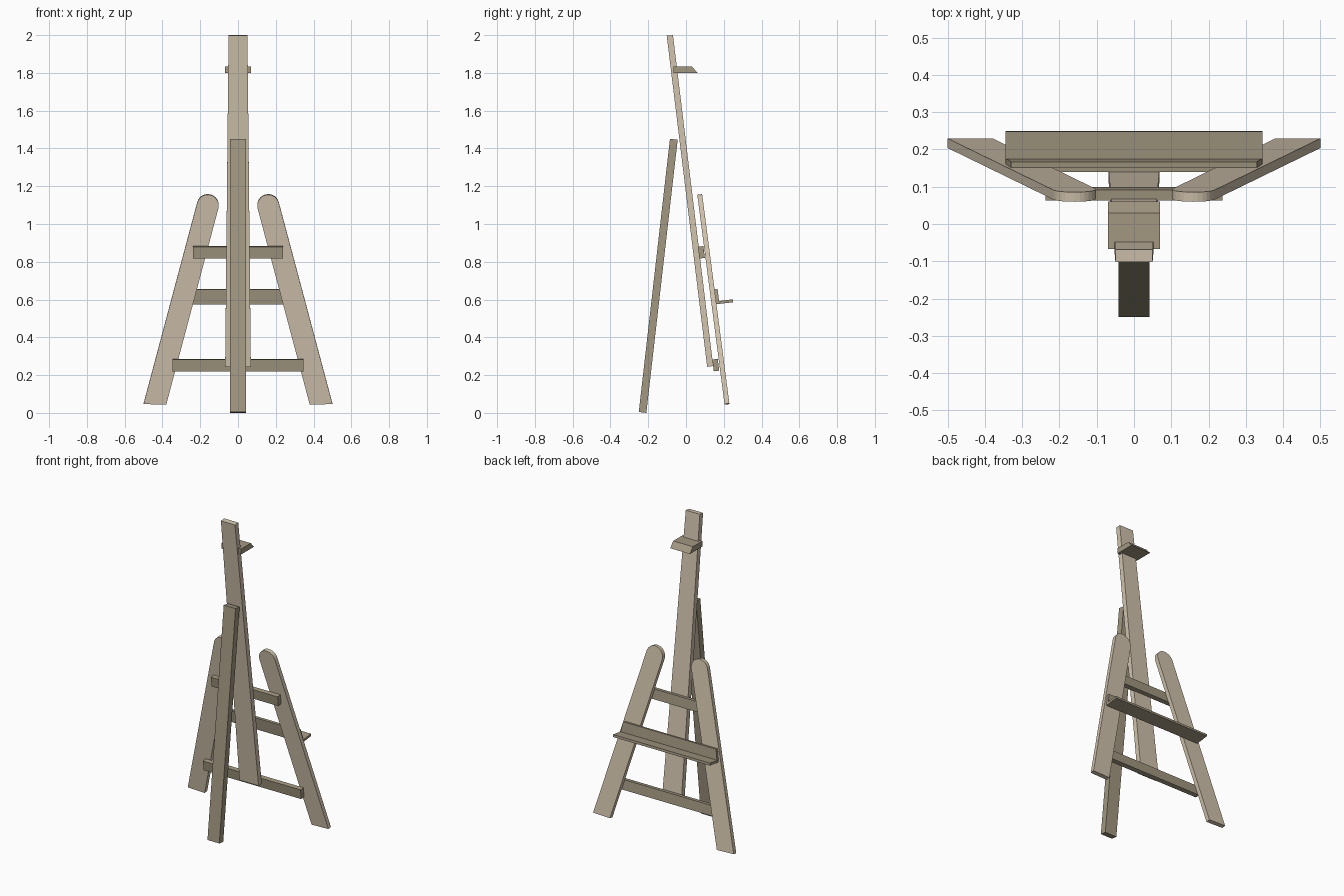
import bpy, bmesh, math
from mathutils import Vector

if "Cube" in bpy.data.objects:
    bpy.data.objects.remove(bpy.data.objects["Cube"])


def wood(name, rgb):
    m = bpy.data.materials.new(name)
    m.diffuse_color = (*rgb, 1)
    m.use_nodes = True
    m.node_tree.nodes["Principled BSDF"].inputs["Base Color"].default_value = m.diffuse_color
    return m


LIGHT = wood("light_wood", (0.64, 0.55, 0.42))
DARK = wood("dark_wood", (0.36, 0.31, 0.22))


def solid(name, side_a, side_b, mat):
    """Closed solid between two matching outlines."""
    bm = bmesh.new()
    a = [bm.verts.new(p) for p in side_a]
    b = [bm.verts.new(p) for p in side_b]
    bm.faces.new(a)
    bm.faces.new(b[::-1])
    n = len(a)
    for i in range(n):
        j = (i + 1) % n
        bm.faces.new((a[j], a[i], b[i], b[j]))
    bmesh.ops.recalc_face_normals(bm, faces=bm.faces)
    me = bpy.data.meshes.new(name)
    bm.to_mesh(me)
    bm.free()
    me.materials.append(mat)
    ob = bpy.data.objects.new(name, me)
    bpy.context.collection.objects.link(ob)
    return ob


def across(name, profile, mat=DARK):
    """Side profile of (y, z, half width) points, spanned across x."""
    return solid(name, [(-w, y, z) for y, z, w in profile],
                 [(w, y, z) for y, z, w in profile], mat)


# Support leg and tapered mast
across("support_leg", [(-0.25, 0.005, 0.042), (-0.21, 0.0, 0.042),
                       (-0.044, 1.446, 0.042), (-0.085, 1.451, 0.042)])
across("mast", [(0.112, 0.244, 0.068), (0.144, 0.248, 0.068),
                (-0.069, 2.0, 0.05), (-0.102, 1.997, 0.05)], LIGHT)

# Canvas clamp with slanted lip
across("top_clamp", [(y, z, 0.07) for y, z in
                     [(-0.067, 1.80), (0.061, 1.80), (0.030, 1.835), (-0.067, 1.835)]])

# Cross bars between mast and side legs
for name, y, z, w in [("upper_crossbar", 0.0815, 0.85, 0.237),
                      ("lower_crossbar", 0.1575, 0.253, 0.347)]:
    up = Vector((-0.128, 0.992)) * 0.0315
    out = Vector((0.992, 0.128)) * 0.0145
    c = Vector((y, z))
    across(name, [(*p, w) for p in (c - up - out, c - up + out, c + up + out, c + up - out)])

# Canvas ledge: back plate follows the leg slope, shelf sticks out
across("ledge_plate", [(0.161, 0.575, 0.345), (0.177, 0.577, 0.345),
                       (0.167, 0.656, 0.33), (0.151, 0.654, 0.33)])
across("ledge_shelf", [(y, z, 0.345) for y, z in
                       [(0.161, 0.575), (0.25, 0.586), (0.248, 0.601), (0.175, 0.592)]])

# Round-topped splayed side legs, mirrored
outline = [(-0.38, 0.043), (-0.50, 0.047)]
for i in range(15):
    t = math.radians(165 - 180 * i / 14)
    outline.append((-0.16 + 0.058 * math.cos(t), 1.097 + 0.058 * math.sin(t)))
front = [Vector((x, 0.204 - 0.13 * (z - 0.045), z)) for x, z in outline]
thick = Vector((0, 0.992, 0.129)) * 0.026
leg = solid("side_legs", front, [p + thick for p in front], LIGHT)
leg.modifiers.new("Mirror", 'MIRROR')
